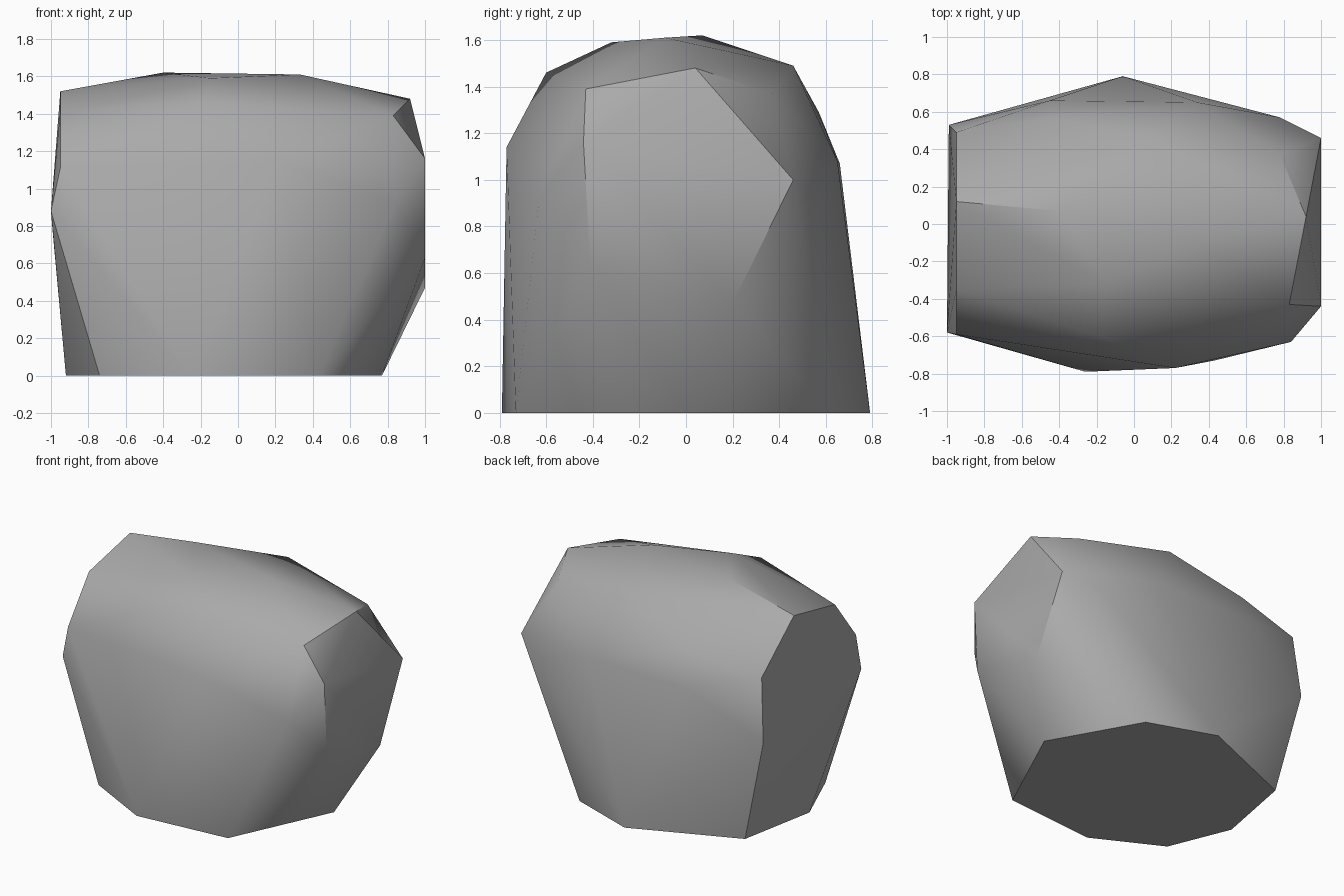
import bpy
import bmesh
import math

# Remove the default cube only
default_cube = bpy.data.objects.get("Cube")
if default_cube:
    bpy.data.objects.remove(default_cube, do_unlink=True)


def make_material(name, colour):
    material = bpy.data.materials.new(name)
    material.use_nodes = True
    material.diffuse_color = colour
    shader = next(node for node in material.node_tree.nodes
                  if node.type == "BSDF_PRINCIPLED")
    shader.inputs["Base Color"].default_value = colour
    return material


def hull_object(name, corner_groups, material):
    """Wrap a faceted convex skin around groups of corner points."""
    mesh = bpy.data.meshes.new(name)
    bm = bmesh.new()
    for group in corner_groups:
        for corner in group:
            bm.verts.new(corner)
    result = bmesh.ops.convex_hull(bm, input=bm.verts[:])
    unused = {item for key in ("geom_interior", "geom_unused")
              for item in result[key] if isinstance(item, bmesh.types.BMVert)}
    bmesh.ops.delete(bm, geom=list(unused), context="VERTS")
    # Merge the nearly coplanar triangles into broad flat facets
    bmesh.ops.dissolve_limit(bm, angle_limit=math.radians(2),
                             verts=bm.verts[:], edges=bm.edges[:])
    bmesh.ops.recalc_face_normals(bm, faces=bm.faces[:])
    bm.to_mesh(mesh)
    bm.free()
    mesh.materials.append(material)
    obj = bpy.data.objects.new(name, mesh)
    bpy.context.collection.objects.link(obj)
    return obj


# Flat footprint, counter-clockwise from the front
base_outline = [(x, y, 0) for x, y in (
    (-.26, -.79), (.43, -.73), (.77, 0), (.42, .62),
    (-.06, .79), (-.81, .48), (-.92, -.1), (-.74, -.54))]

# Broad chipped faces on the two sides
left_chip = [(1, -.41, .63), (1, .2, .47), (1, .46, 1),
             (.92, .04, 1.48), (.83, -.43, 1.39), (1, -.44, 1.16)]
right_chip = [(-1, -.58, .88), (-.95, -.59, 1.11), (-.95, -.35, 1.42),
              (-.95, .12, 1.52), (-.95, .49, 1.21), (-.99, .53, .76)]

# Front shoulder, back shoulder and crown
front_shoulder = [(.84, -.63, .92), (.22, -.77, 1.14), (-.18, -.6, 1.46)]
back_shoulder = [(.78, .57, .91), (.34, .65, 1.08), (-.45, .66, 1.07),
                 (-.45, .57, 1.29), (.08, .46, 1.49), (.78, .37, 1.37)]
crown = [(.33, -.09, 1.61), (-.4, .07, 1.62), (-.15, -.32, 1.59)]

stone = make_material("stone grey", (.4, .4, .4, 1))
boulder = hull_object("boulder", (base_outline, left_chip, right_chip,
                                  front_shoulder, back_shoulder, crown), stone)

# Soften the gentle facets and keep the chipped edges crisp
bpy.ops.object.select_all(action="DESELECT")
boulder.select_set(True)
bpy.context.view_layer.objects.active = boulder
bpy.ops.object.shade_smooth_by_angle(angle=math.radians(35))
